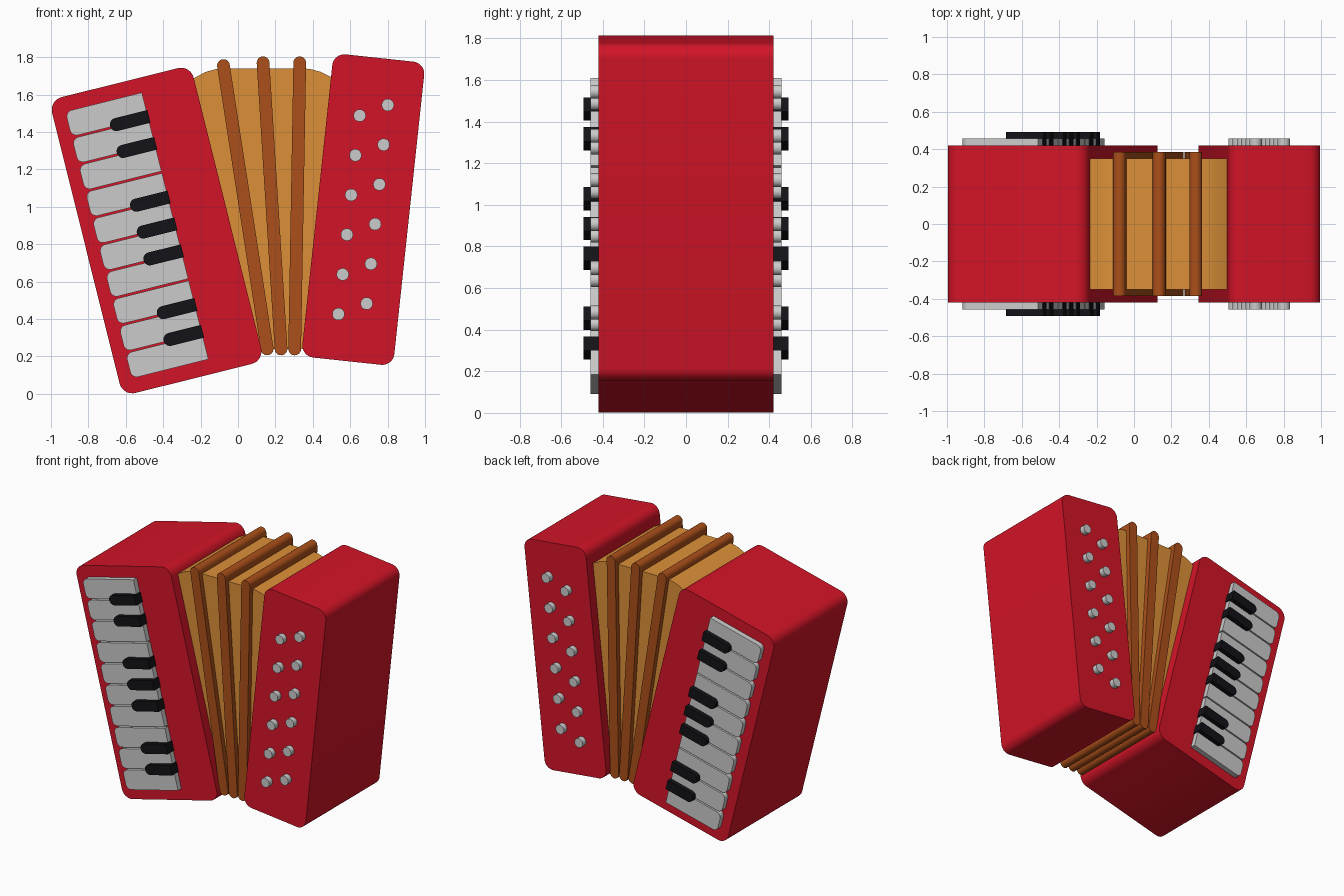
import bpy
import bmesh
from math import sin, cos, pi, radians

cube = bpy.data.objects.get("Cube")
if cube:
    bpy.data.objects.remove(cube, do_unlink=True)


def material(name, rgb):
    mat = bpy.data.materials.new(name)
    mat.use_nodes = True
    mat.diffuse_color = (*rgb, 1)
    mat.node_tree.nodes["Principled BSDF"].inputs["Base Color"].default_value = (*rgb, 1)
    return mat


RED = material("red", (0.65, 0.007, 0.02))
AMBER = material("amber", (0.72, 0.28, 0.04))
BROWN = material("brown", (0.41, 0.08, 0.01))
BLACK = material("black", (0.006, 0.006, 0.009))


def arc(cx, cz, r, start, end, steps=8):
    return [(cx + r * cos(start + (end - start) * i / steps),
             cz + r * sin(start + (end - start) * i / steps)) for i in range(steps + 1)]


def rounded(x0, x1, z0, z1, r_left, r_right):
    """Rectangle outline with separate radii for its left and right corners."""
    pts = []
    corners = [(x1, z1, -1, -1, r_right), (x0, z1, 1, -1, r_left),
               (x0, z0, 1, 1, r_left), (x1, z0, -1, 1, r_right)]
    for i, (x, z, sx, sz, r) in enumerate(corners):
        if r:
            pts += arc(x + sx * r, z + sz * r, r, i * pi / 2, (i + 1) * pi / 2)
        else:
            pts.append((x, z))
    return pts


def prism(name, outlines, y_in, y_out, mat=None, at=(0, 0), tilt=0, mirror=False):
    """Extrude x-z outlines along y; mirror repeats them on the back."""
    bm = bmesh.new()
    for pts in outlines:
        face = bm.faces.new([bm.verts.new((x, -y_in, z)) for x, z in pts])
        new = bmesh.ops.extrude_face_region(bm, geom=[face])["geom"]
        verts = [v for v in new if isinstance(v, bmesh.types.BMVert)]
        bmesh.ops.translate(bm, verts=verts, vec=(0, y_in - y_out, 0))
    bmesh.ops.remove_doubles(bm, verts=bm.verts, dist=1e-5)
    bmesh.ops.recalc_face_normals(bm, faces=bm.faces)
    mesh = bpy.data.meshes.new(name)
    bm.to_mesh(mesh)
    bm.free()
    obj = bpy.data.objects.new(name, mesh)
    bpy.context.collection.objects.link(obj)
    obj.location = (at[0], 0, at[1])
    obj.rotation_euler.y = radians(tilt)
    if mat:
        mesh.materials.append(mat)
    if mirror:
        mod = obj.modifiers.new("front_and_back", "MIRROR")
        mod.use_axis = (False, True, False)
    bpy.ops.object.select_all(action="DESELECT")
    obj.select_set(True)
    bpy.context.view_layer.objects.active = obj
    bpy.ops.object.shade_smooth_by_angle()
    return obj


DEPTH = 0.42
KEY_SIDE = dict(at=(-0.435, 0.873), tilt=-14)
BUTTON_SIDE = dict(at=(0.67, 0.985), tilt=6.1)

# Two rounded end boxes
prism("keyboard_box", [rounded(-0.39, 0.39, -0.815, 0.815, 0.07, 0.07)],
      -DEPTH, DEPTH, RED, **KEY_SIDE)
prism("button_box", [rounded(-0.247, 0.247, -0.815, 0.815, 0.065, 0.065)],
      -DEPTH, DEPTH, RED, **BUTTON_SIDE)

# White keys, rounded at their outer ends
PITCH = 0.148
whites = [rounded(-0.32, 0.102, z + 0.005, z + PITCH - 0.005, 0.035, 0)
          for z in (PITCH * (i - 5) for i in range(10))]
prism("white_keys", whites, DEPTH - 0.01, 0.458, mirror=True, **KEY_SIDE)

# Black keys, over the gaps of the white ones
blacks = []
for gap in (1, 2, 4, 5, 6, 8, 9):
    z = PITCH * (5 - gap) + 0.01
    blacks.append(rounded(-0.106, 0.108, z - 0.035, z + 0.035, 0.034, 0))
prism("black_keys", blacks, DEPTH - 0.01, 0.492, BLACK, mirror=True, **KEY_SIDE)

# Two staggered columns of round buttons
buttons = [arc(x, top - 0.2135 * i, 0.033, 0, 2 * pi * 23 / 24, 23)
           for x, top in ((0.071, 0.57), (-0.073, 0.498)) for i in range(6)]
prism("bass_buttons", buttons, DEPTH - 0.01, 0.458, mirror=True, **BUTTON_SIDE)

# Bellows body, narrowing downwards
bellows = [(0.10, 0.24), (0.36, 0.24), (0.505, 1.69), (0.44, 1.722), (0.385, 1.737),
           (0.34, 1.74), (-0.08, 1.74), (-0.123, 1.735), (-0.176, 1.72), (-0.24, 1.685)]
prism("bellows", [bellows], -0.35, 0.35, AMBER)

# Bellows ribs, fanned out towards the top
for name, top, bottom in (("right", (-0.077, 1.755), (0.155, 0.24)),
                          ("middle", (0.134, 1.77), (0.23, 0.24)),
                          ("left", (0.33, 1.77), (0.303, 0.24))):
    dx, dz = top[0] - bottom[0], top[1] - bottom[1]
    half = (dx * dx + dz * dz) ** 0.5 / 2
    capsule = arc(0, half, 0.034, 0, pi, 12) + arc(0, -half, 0.034, pi, 2 * pi, 12)
    prism("bellows_rib_" + name, [capsule], -0.385, 0.385, BROWN,
          at=((top[0] + bottom[0]) / 2, (top[1] + bottom[1]) / 2),
          tilt=dx / dz * 180 / pi)
